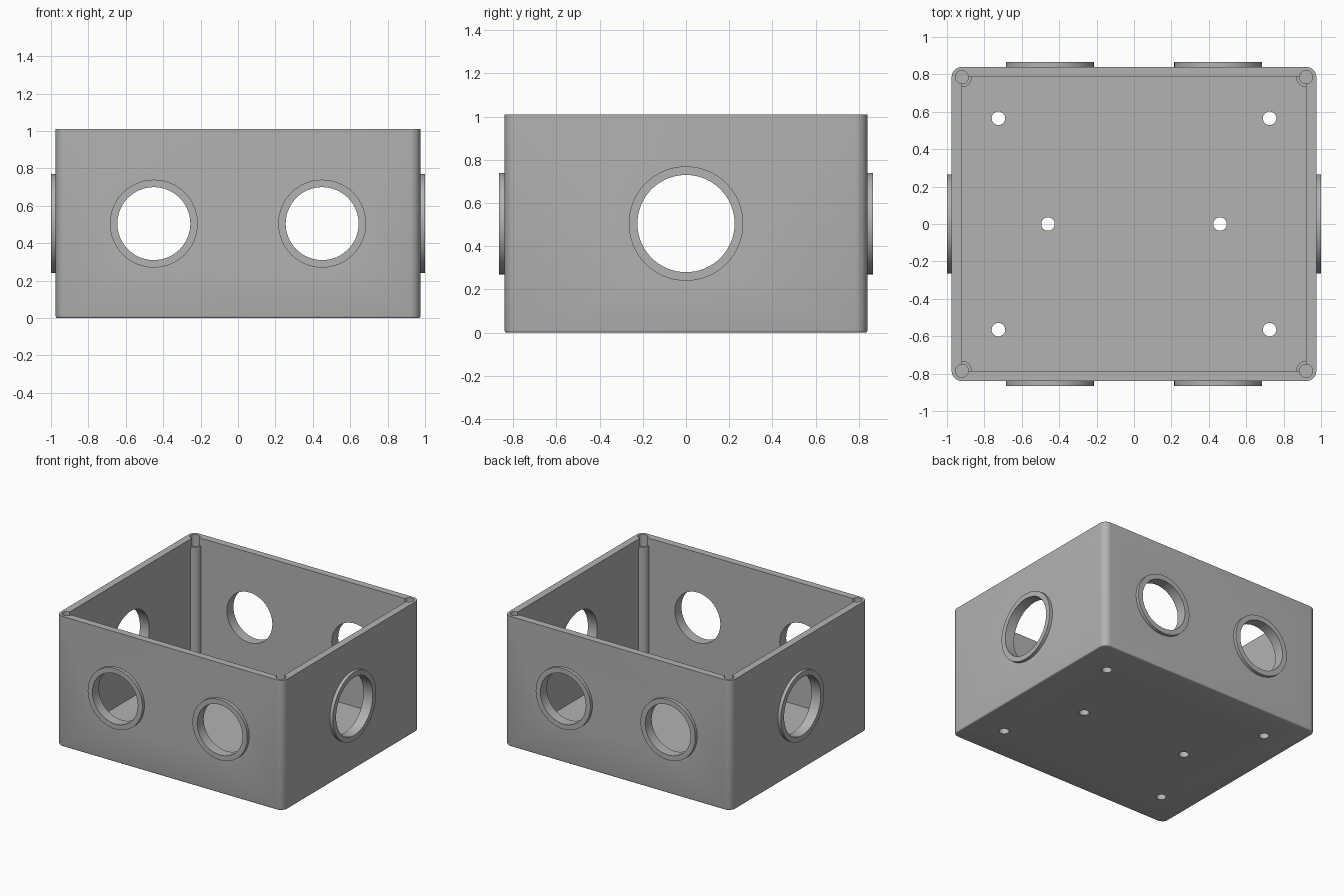
import bpy, bmesh
from mathutils import Matrix, Vector

cube = bpy.data.objects.get("Cube")
if cube:
    bpy.data.objects.remove(cube, do_unlink=True)

HX, HY, H = 0.975, 0.84, 1.01      # outer half sizes and height
WALL = 0.055
MID = 0.505                        # height of the side openings

grey = bpy.data.materials.new("plain grey")
grey.use_nodes = True
colour = (0.45, 0.45, 0.45, 1)
grey.diffuse_color = colour
grey.node_tree.nodes["Principled BSDF"].inputs["Base Color"].default_value = colour


def finish(bm, name):
    mesh = bpy.data.meshes.new(name)
    bm.to_mesh(mesh)
    bm.free()
    mesh.materials.append(grey)
    obj = bpy.data.objects.new(name, mesh)
    bpy.context.collection.objects.link(obj)
    return obj


def box(name, lo, hi):
    bm = bmesh.new()
    lo, hi = Vector(lo), Vector(hi)
    bmesh.ops.create_cube(bm, size=1, matrix=Matrix.Translation((lo + hi) / 2)
                          @ Matrix.Diagonal((*(hi - lo), 1)))
    return bm


def rod(name, centre, radius, length, axis="Z", sides=64):
    bm = bmesh.new()
    turn = Matrix.Identity(4)
    if axis != "Z":
        turn = Vector((0, 0, 1)).rotation_difference(
            Vector((axis == "X", axis == "Y", 0))).to_matrix().to_4x4()
    bmesh.ops.create_cone(bm, cap_ends=True, segments=sides, radius1=radius,
                          radius2=radius, depth=length,
                          matrix=Matrix.Translation(centre) @ turn)
    return finish(bm, name)


def combine(target, tool, operation):
    mod = target.modifiers.new(tool.name, "BOOLEAN")
    mod.operation, mod.solver, mod.object = operation, "EXACT", tool
    bpy.context.view_layer.objects.active = target
    bpy.ops.object.modifier_apply(modifier=mod.name)
    bpy.data.objects.remove(tool, do_unlink=True)


# Outer shell with rounded corners and a softened bottom edge
bm = box("shell", (-HX, -HY, 0), (HX, HY, H))
upright = [e for e in bm.edges if abs(e.verts[0].co.z - e.verts[1].co.z) > 0.5]
bmesh.ops.bevel(bm, geom=upright, offset=WALL, segments=10, profile=0.5, affect="EDGES")
base = [e for e in bm.edges if all(v.co.z < 0.001 for v in e.verts)]
bmesh.ops.bevel(bm, geom=base, offset=0.01, segments=3, profile=0.5, affect="EDGES")
body = finish(bm, "junction_box")

# Round collars around the side openings
openings = []
for s in (-1, 1):
    openings.append(((s * HX, 0, MID), 0.265, 0.225, "X"))
    openings += [((x, s * HY, MID), 0.235, 0.195, "Y") for x in (-0.45, 0.45)]
for centre, outer, inner, axis in openings:
    combine(body, rod("collar", centre, outer, 0.05, axis), "UNION")

# Open cavity
cavity = finish(box("cavity", (WALL - HX, WALL - HY, WALL),
                    (HX - WALL, HY - WALL, H + 0.2)), "cavity")
combine(body, cavity, "DIFFERENCE")

# Side openings
for centre, outer, inner, axis in openings:
    combine(body, rod("opening", centre, inner, 0.3, axis), "DIFFERENCE")

# Corner screw posts with sockets cut from the rim
for x in (WALL - HX, HX - WALL):
    for y in (WALL - HY, HY - WALL):
        combine(body, rod("post", (x, y, 0.49), 0.053, 0.92, sides=40), "UNION")
        combine(body, rod("socket", (x, y, 1.0), 0.035, 0.3, sides=32), "DIFFERENCE")

# Mounting holes through the floor
holes = [(x, y) for x in (-0.725, 0.725) for y in (-0.565, 0.565)]
for x, y in holes + [(-0.46, 0), (0.46, 0)]:
    combine(body, rod("hole", (x, y, 0), 0.036, 0.3, sides=32), "DIFFERENCE")

# Smooth round surfaces, keep sharp edges
bpy.ops.object.select_all(action="DESELECT")
body.select_set(True)
bpy.context.view_layer.objects.active = body
bpy.ops.object.shade_smooth_by_angle(angle=0.6)
